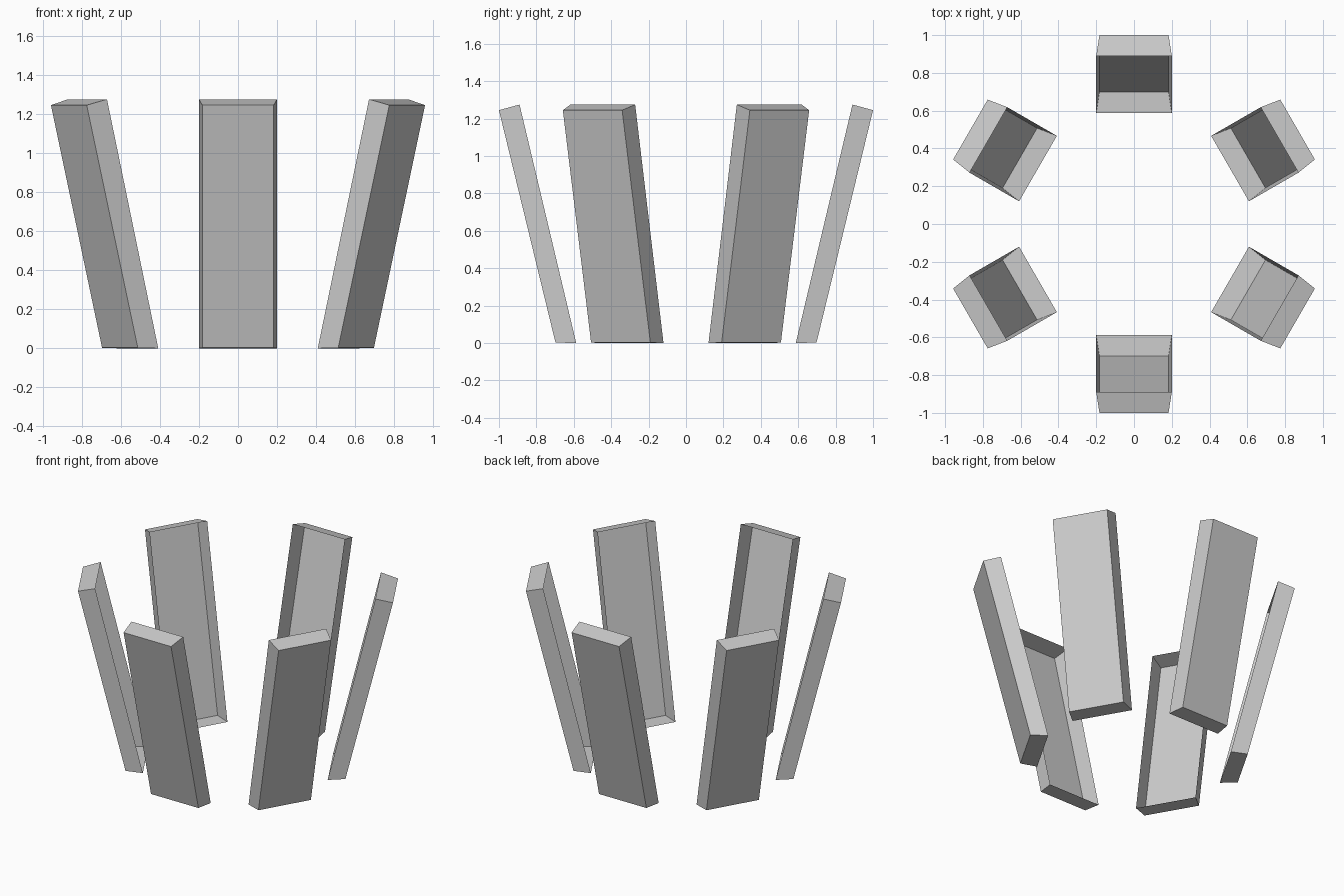
import bpy, bmesh
from math import radians
from mathutils import Matrix

cube = bpy.data.objects.get("Cube")
if cube:
    bpy.data.objects.remove(cube, do_unlink=True)

grey = bpy.data.materials.new("plain grey")
grey.use_nodes = True
colour = (0.6, 0.6, 0.6, 1)
grey.diffuse_color = colour
grey.node_tree.nodes["Principled BSDF"].inputs["Base Color"].default_value = colour

INNER_HALF, OUTER_HALF = 0.2, 0.183
# (distance from centre, height) of the panel's bottom and top edges
INNER = [(0.587, 0.0), (0.89, 1.275)]
OUTER = [(0.698, 0.003), (1.0, 1.245)]


def outline(bm, edges, half):
    """Four corners of one panel side, counter-clockwise seen from +x."""
    (r0, z0), (r1, z1) = edges
    return [bm.verts.new(p) for p in
            ((r0, -half, z0), (r0, half, z0), (r1, half, z1), (r1, -half, z1))]


def leaning_panel(name, angle):
    """Shallow tray leaning outward, open towards the centre."""
    bm = bmesh.new()
    inner = outline(bm, INNER, INNER_HALF)
    outer = outline(bm, OUTER, OUTER_HALF)
    bm.faces.new(outer)
    for i in range(4):
        j = (i + 1) % 4
        bm.faces.new((inner[i], inner[j], outer[j], outer[i]))
    bm.transform(Matrix.Rotation(radians(angle), 4, 'Z'))
    mesh = bpy.data.meshes.new(name)
    bm.to_mesh(mesh)
    bm.free()
    mesh.materials.append(grey)
    bpy.context.collection.objects.link(bpy.data.objects.new(name, mesh))


# Ring of six panels
for i, place in enumerate(("back_left", "back", "back_right",
                           "front_right", "front", "front_left")):
    leaning_panel(place + "_panel", 30 + 60 * i)
